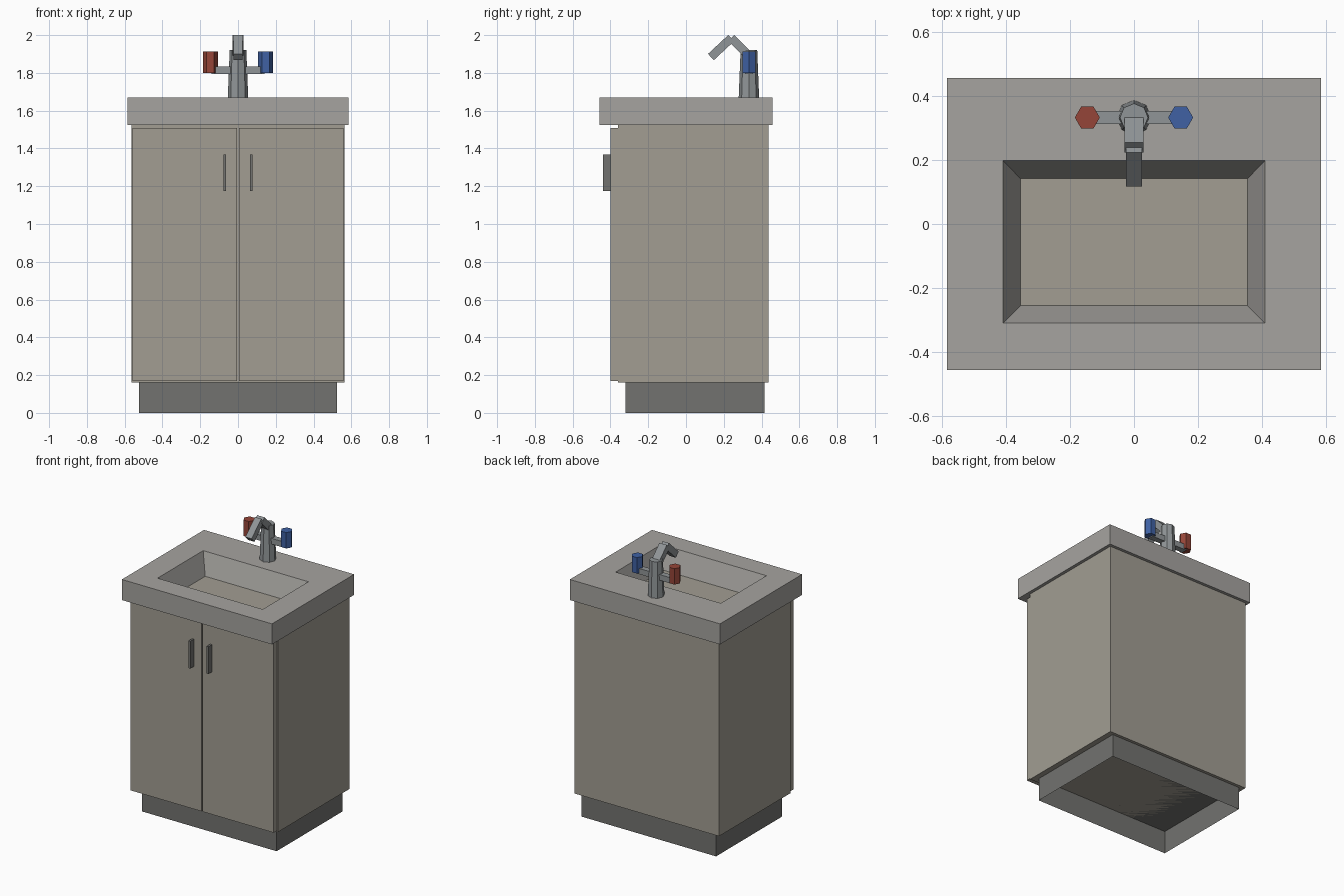
import bpy, bmesh
from math import radians
from mathutils import Matrix

if "Cube" in bpy.data.objects:
    bpy.data.objects.remove(bpy.data.objects["Cube"])


def material(name, color):
    m = bpy.data.materials.new(name)
    m.diffuse_color = (*color, 1)
    m.use_nodes = True
    m.node_tree.nodes["Principled BSDF"].inputs["Base Color"].default_value = m.diffuse_color
    return m


BEIGE = material("warm_beige", (0.36, 0.34, 0.29))
STONE = material("pale_stone", (0.38, 0.37, 0.35))
DARK = material("dark_grey", (0.17, 0.17, 0.16))
METAL = material("metal", (0.28, 0.30, 0.31))
RED = material("hot_red", (0.30, 0.06, 0.04))
BLUE = material("cold_blue", (0.05, 0.12, 0.37))


def finish(name, bm, mat):
    bmesh.ops.recalc_face_normals(bm, faces=bm.faces)
    me = bpy.data.meshes.new(name)
    bm.to_mesh(me)
    bm.free()
    me.materials.append(mat)
    ob = bpy.data.objects.new(name, me)
    bpy.context.collection.objects.link(ob)
    return ob


def box(name, x, y, z, mat, open_bottom=False):
    bm = bmesh.new()
    size = [b - a for a, b in (x, y, z)]
    mid = [(a + b) / 2 for a, b in (x, y, z)]
    bmesh.ops.create_cube(bm, size=1, matrix=Matrix.Translation(mid) @ Matrix.Diagonal((*size, 1)))
    if open_bottom:
        low = [f for f in bm.faces if f.calc_center_median().z < z[0] + 1e-4]
        bmesh.ops.delete(bm, geom=low, context='FACES_ONLY')
    return finish(name, bm, mat)


def prism(name, sides, x, y, z0, z1, r0, r1, mat):
    bm = bmesh.new()
    bmesh.ops.create_cone(bm, cap_ends=True, segments=sides, radius1=r0, radius2=r1, depth=z1 - z0,
                          matrix=Matrix.Translation((x, y, (z0 + z1) / 2)) @ Matrix.Rotation(radians(90), 4, 'Z'))
    return finish(name, bm, mat)


def spout_bar(name, a, b, width, thick, mat):
    # square bar running between two (y, z) points
    dy, dz = b[0] - a[0], b[1] - a[1]
    length = (dy * dy + dz * dz) ** 0.5
    ny, nz = -dz / length * thick / 2, dy / length * thick / 2
    section = [(a[0] + ny, a[1] + nz), (b[0] + ny, b[1] + nz),
               (b[0] - ny, b[1] - nz), (a[0] - ny, a[1] - nz)]
    bm = bmesh.new()
    face = bm.faces.new([bm.verts.new((-width / 2, y, z)) for y, z in section])
    ext = bmesh.ops.extrude_face_region(bm, geom=[face], use_keep_orig=True)
    verts = [v for v in ext['geom'] if isinstance(v, bmesh.types.BMVert)]
    bmesh.ops.translate(bm, verts=verts, vec=(width, 0, 0))
    return finish(name, bm, mat)


# Hollow plinth and cabinet body
box("plinth", (-0.525, 0.525), (-0.32, 0.415), (0, 0.16), DARK, open_bottom=True)
box("cabinet", (-0.563, 0.563), (-0.36, 0.436), (0.16, 1.525), BEIGE)

# Countertop ring: the sloped opening ends on the cabinet top as basin floor
rings = [(0.585, -0.457, 0.457, 1.525), (0.585, -0.457, 0.457, 1.67),
         (0.41, -0.31, 0.198, 1.67), (0.355, -0.255, 0.142, 1.525)]
bm = bmesh.new()
loops = [[bm.verts.new(p) for p in ((-x, y0, z), (x, y0, z), (x, y1, z), (-x, y1, z))]
         for x, y0, y1, z in rings]
for i in range(4):
    a, b = loops[i], loops[(i + 1) % 4]
    for j in range(4):
        k = (j + 1) % 4
        bm.faces.new((a[j], a[k], b[k], b[j]))
finish("countertop", bm, STONE)

# Mirrored doors, pulls and tap knobs
for side, s, knob in (("left", -1, RED), ("right", 1, BLUE)):
    box(side + "_door", sorted((s * 0.004, s * 0.558)), (-0.40, -0.36), (0.17, 1.507), BEIGE)
    box(side + "_door_pull", sorted((s * 0.064, s * 0.078)), (-0.44, -0.40), (1.175, 1.367), DARK)
    prism(side + "_tap_knob", 6, s * 0.146, 0.333, 1.80, 1.912, 0.039, 0.039, knob).data.transform(
        Matrix.Translation((s * 0.146, 0.333, 0)) @ Matrix.Rotation(radians(0), 4, 'Z')
        @ Matrix.Translation((-s * 0.146, -0.333, 0)))

# Faucet column, cross arm and bent spout
prism("faucet_column", 8, 0, 0.333, 1.67, 1.922, 0.054, 0.044, METAL)
box("faucet_arm", (-0.14, 0.14), (0.313, 0.354), (1.793, 1.833), METAL)
spout_bar("spout_rise", (0.345, 1.878), (0.239, 1.984), 0.058, 0.045, METAL)
spout_bar("spout_tip", (0.239, 1.984), (0.132, 1.884), 0.049, 0.045, METAL)
